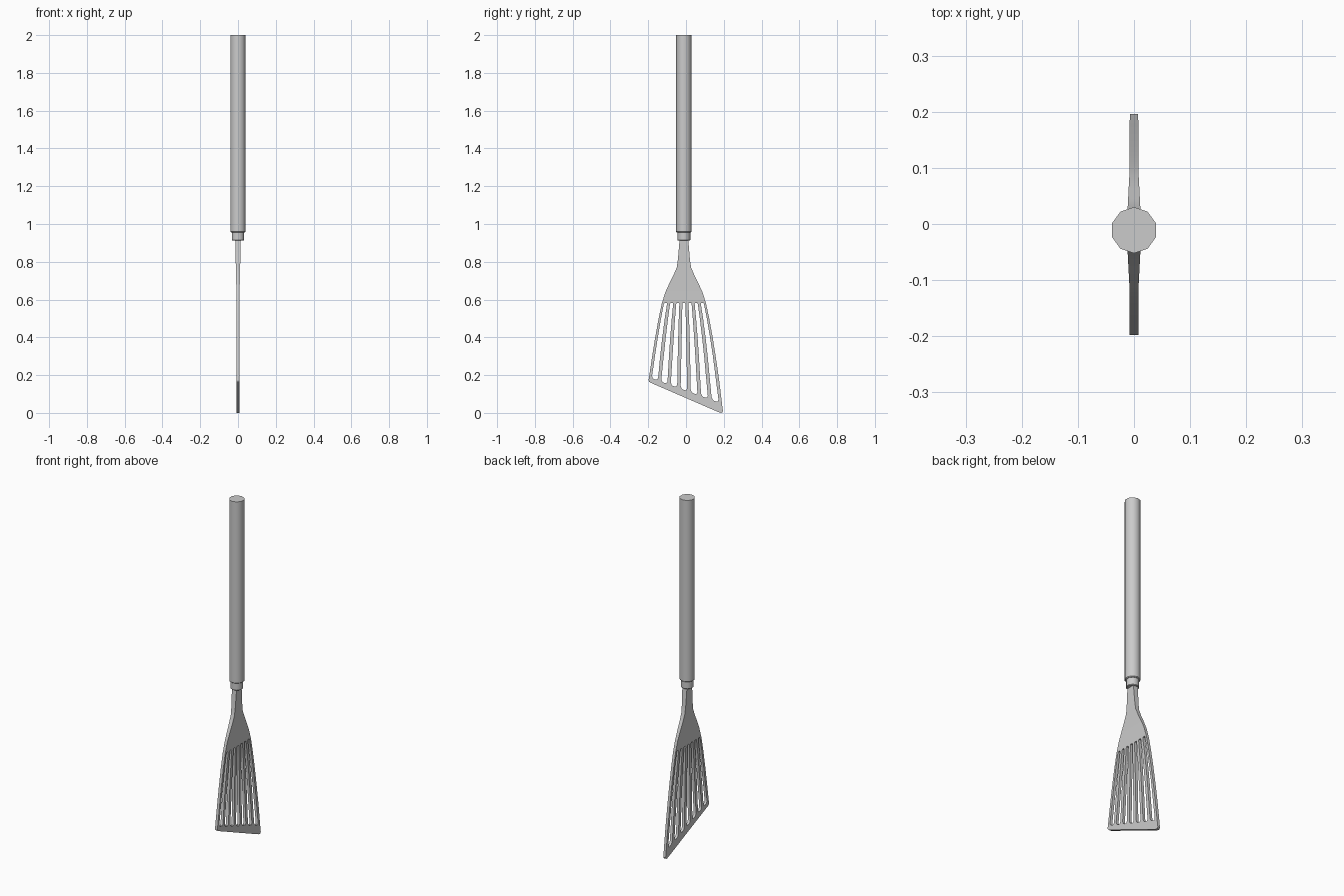
import bpy, math

if "Cube" in bpy.data.objects:
    bpy.data.objects.remove(bpy.data.objects["Cube"])

CY = -0.011                     # y of the handle axis
WIDTH = [(0.0, .206), (.02, .205), (.17, .187), (.30, .168), (.40, .152), (.50, .134), (.58, .117),
         (.64, .098), (.69, .075), (.73, .055), (.77, .038), (.81, .032), (.93, .022)]
THICK = [(0.0, .0075), (.63, .008), (.75, .011), (.93, .015)]


def lerp(table, z):
    if z <= table[0][0]:
        return table[0][1]
    for (a, va), (b, vb) in zip(table, table[1:]):
        if z <= b:
            return va + (vb - va) * (z - a) / (b - a)
    return table[-1][1]


def finish(obj, angle):
    bpy.ops.object.select_all(action='DESELECT')
    obj.select_set(True)
    bpy.context.view_layer.objects.active = obj
    bpy.ops.object.shade_smooth_by_angle(angle=math.radians(angle))


def rod(name, radius, z0, z1, chamfer):
    # ten-sided bar with a small chamfer at the lower end
    rings = [(radius - chamfer, z0), (radius, z0 + chamfer), (radius, z1)]
    verts = [(r * math.sin(i * math.tau / 10), CY + r * math.cos(i * math.tau / 10), z)
             for r, z in rings for i in range(10)]
    faces = [(k * 10 + i, k * 10 + 10 + i, k * 10 + 10 + (i + 1) % 10, k * 10 + (i + 1) % 10)
             for k in range(2) for i in range(10)]
    faces += [tuple(range(10)), tuple(range(29, 19, -1))]
    me = bpy.data.meshes.new(name)
    me.from_pydata(verts, [], faces)
    obj = bpy.data.objects.new(name, me)
    bpy.context.collection.objects.link(obj)
    finish(obj, 40)


def add_loop(curve, pts):
    sp = curve.splines.new('POLY')
    sp.points.add(len(pts) - 1)
    for p, (y, z) in zip(sp.points, pts):
        p.co = (y, z, 0, 1)
    sp.use_cyclic_u = True


# Handle and collar
rod("handle", .041, .955, 2.0, .004)
rod("collar", .034, .912, .965, .003)

# Blade outline: flared sides, slanted lower edge with rounded corners
curve = bpy.data.curves.new("blade_outline", 'CURVE')
curve.dimensions = '2D'
curve.fill_mode = 'BOTH'
curve.extrude = 1
right = [(CY + w, z) for z, w in WIDTH[1:]]
left = [(CY - w, z) for z, w in WIDTH[3:]]
corner_r = [(.172, .004), (.184, 0.0), (.192, .002), (.196, .009)]
corner_l = [(CY - .186, .180), (-.198, .172), (-.195, .165), (-.186, .159)]
add_loop(curve, corner_r + right + left[::-1] + corner_l)

# Seven slots fanning out with the blade sides
for k in range(-3, 4):
    t = k * .277
    yb = CY + t * .193
    zb = .177 - .36 * (yb + .164)
    sides = [[], []]
    for s, out in zip((-1, 1), sides):
        for z, inset in ((.583, .25), (.577, 0), (.50, 0), (.40, 0), (.30, 0), (zb + .014, 0), (zb + .004, .25), (zb, .6)):
            half = .070 + .020 * (.58 - z) / .45
            u = t + s * half * (1 - inset)
            y = CY + u * lerp(WIDTH, z)
            drop = -.36 * (y - yb) if z < zb + .02 else 0
            out.append((y, z + drop))
    add_loop(curve, sides[0] + sides[1][::-1])

# Turn the outline into a solid plate that thickens toward the neck
temp = bpy.data.objects.new("blade_outline", curve)
bpy.context.collection.objects.link(temp)
bpy.context.view_layer.update()
me = bpy.data.meshes.new_from_object(temp.evaluated_get(bpy.context.evaluated_depsgraph_get()))
bpy.data.objects.remove(temp)
for v in me.vertices:
    y, z, side = v.co
    v.co = (math.copysign(lerp(THICK, z), side), y, z)
blade = bpy.data.objects.new("slotted_blade", me)
bpy.context.collection.objects.link(blade)
finish(blade, 30)
